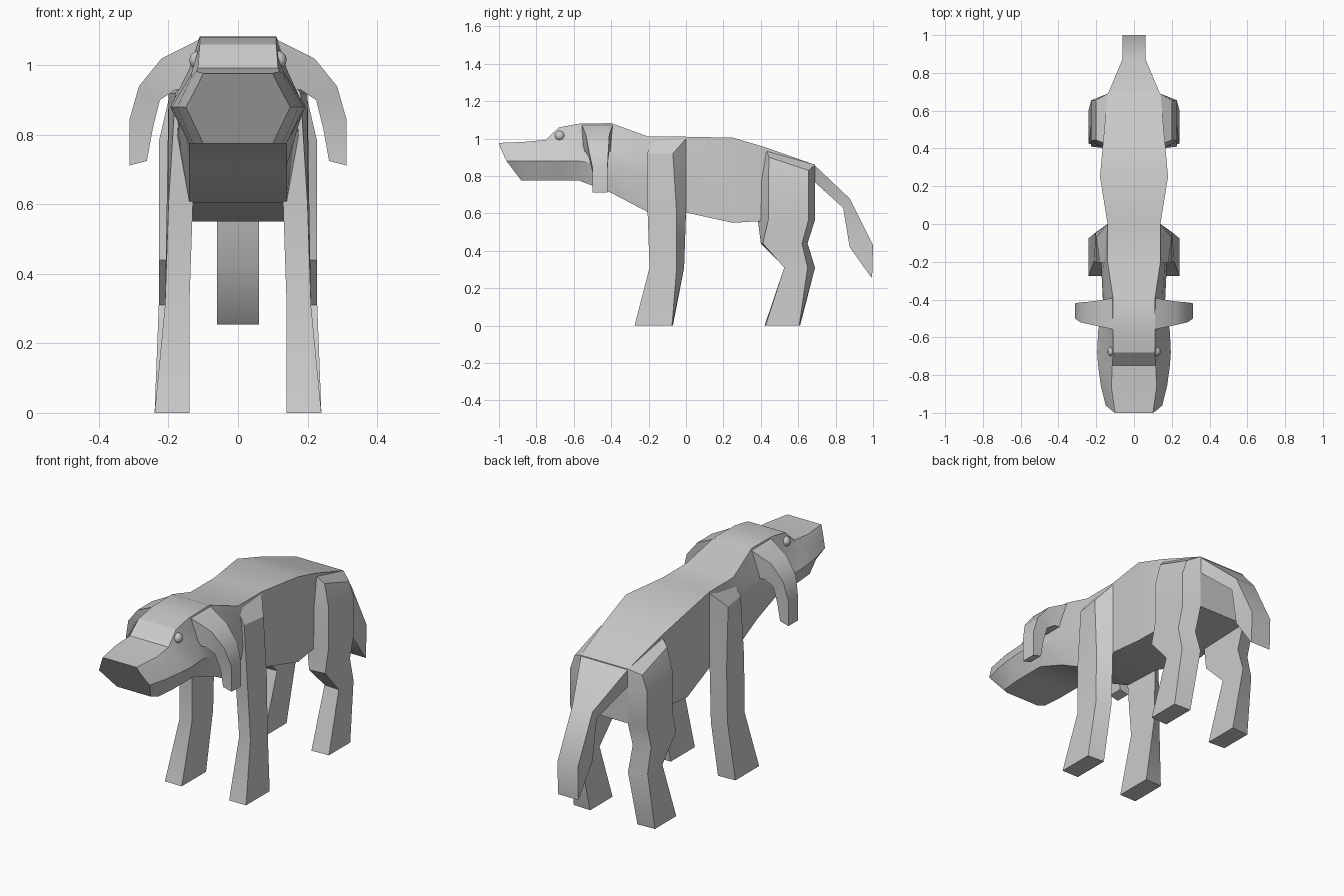
import bpy, bmesh, math


def loft(name, rings):
    """Skin closed rings of points in order and cap both ends."""
    bm = bmesh.new()
    vr = [[bm.verts.new(p) for p in r] for r in rings]
    n = len(rings[0])
    for a, b in zip(vr, vr[1:]):
        for i in range(n):
            j = (i + 1) % n
            bm.faces.new((a[i], a[j], b[j], b[i]))
    bm.faces.new(vr[0])
    bm.faces.new(vr[-1])
    bmesh.ops.recalc_face_normals(bm, faces=bm.faces)
    me = bpy.data.meshes.new(name)
    bm.to_mesh(me)
    bm.free()
    ob = bpy.data.objects.new(name, me)
    bpy.context.collection.objects.link(ob)
    smooth(ob)
    return ob


def smooth(ob):
    bpy.ops.object.select_all(action='DESELECT')
    bpy.context.view_layer.objects.active = ob
    ob.select_set(True)
    bpy.ops.object.shade_smooth_by_angle(angle=math.radians(30))


def mirror_x(ob):
    ob.modifiers.new("Mirror", 'MIRROR')


def sym(half):
    """Complete a half ring (top to bottom) across x = 0."""
    return half + [(-x, y, z) for x, y, z in reversed(half)]


def section(y, *xz):
    return sym([(x, y, z) for x, z in xz])


# Head, neck and trunk
loft("body", [
    sym([(.10, -1, .977), (.115, -.99, .945), (.15, -.96, .88), (.10, -.88, .775)]),
    section(-.86, (.12, .983), (.135, .965), (.175, .88), (.13, .775)),
    section(-.75, (.115, .993), (.135, .975), (.19, .88), (.14, .775)),
    section(-.68, (.11, 1.06), (.13, .985), (.195, .88), (.14, .775)),
    section(-.57, (.11, 1.08), (.14, .99), (.19, .88), (.14, .775)),
    section(-.40, (.11, 1.083), (.15, .95), (.165, .85), (.14, .71)),
    section(-.20, (.14, 1.01), (.165, .92), (.175, .8), (.14, .605)),
    section(0, (.14, 1.01), (.14, .9), (.14, .75), (.14, .605)),
    section(.25, (.18, 1.005), (.18, .9), (.18, .72), (.18, .55)),
    section(.42, (.165, .955), (.165, .85), (.165, .7), (.165, .56)),
    section(.69, (.14, .86), (.14, .8), (.14, .68), (.14, .57)),
])

# Tail
loft("tail", [
    [(w, y0, z0), (-w, y0, z0), (-w, y1, z1), (w, y1, z1)]
    for w, y0, z0, y1, z1 in [
        (.14, .685, .86, .685, .77),
        (.06, .875, .68, .84, .63),
        (.06, 1.0, .43, .875, .42),
        (.06, .995, .255, .985, .265)]
])

# Front legs: outer front, outer back, inner back, inner front
mirror_x(loft("front_leg", [
    [(.24, -.275, 0), (.24, -.075, 0), (.14, -.07, 0), (.14, -.275, 0)],
    [(.21, -.195, .31), (.21, -.05, .31), (.14, -.01, .31), (.14, -.19, .31)],
    [(.20, -.205, .60), (.205, -.05, .60), (.14, 0, .60), (.13, -.205, .60)],
    [(.18, -.205, .92), (.20, -.07, .92), (.14, 0, 1.0), (.13, -.2, 1.0)],
]))

# Hind legs
mirror_x(loft("hind_leg", [
    [(.24, .425, 0), (.24, .605, 0), (.14, .61, 0), (.14, .42, 0)],
    [(.228, .525, .31), (.228, .65, .31), (.14, .69, .31), (.14, .53, .31)],
    [(.228, .41, .44), (.228, .62, .44), (.14, .65, .44), (.14, .40, .44)],
    [(.228, .44, .565), (.228, .655, .565), (.14, .69, .565), (.14, .385, .56)],
    [(.228, .44, .78), (.228, .655, .75), (.14, .69, .75), (.14, .39, .78)],
    [(.20, .445, .90), (.20, .655, .83), (.14, .69, .86), (.14, .42, .955)],
]))

# Drooping ears: outer edge, inner edge, then the y span
mirror_x(loft("ear", [
    [(xo, y0, zo), (xo, y1, zo), (xi, y1, zi), (xi, y0, zi)]
    for xo, zo, xi, zi, y0, y1 in [
        (.10, 1.08, .10, .93, -.56, -.39),
        (.22, 1.02, .18, .93, -.535, -.41),
        (.285, .94, .225, .90, -.52, -.415),
        (.312, .845, .245, .82, -.50, -.42),
        (.312, .712, .262, .725, -.50, -.42)]
]))

# Eyes tucked under the brow
for s in (-1, 1):
    bpy.ops.mesh.primitive_ico_sphere_add(subdivisions=2, radius=.028,
                                          location=(s * .113, -.675, 1.015))
    eye = bpy.context.object
    eye.name = "eye"
    smooth(eye)
